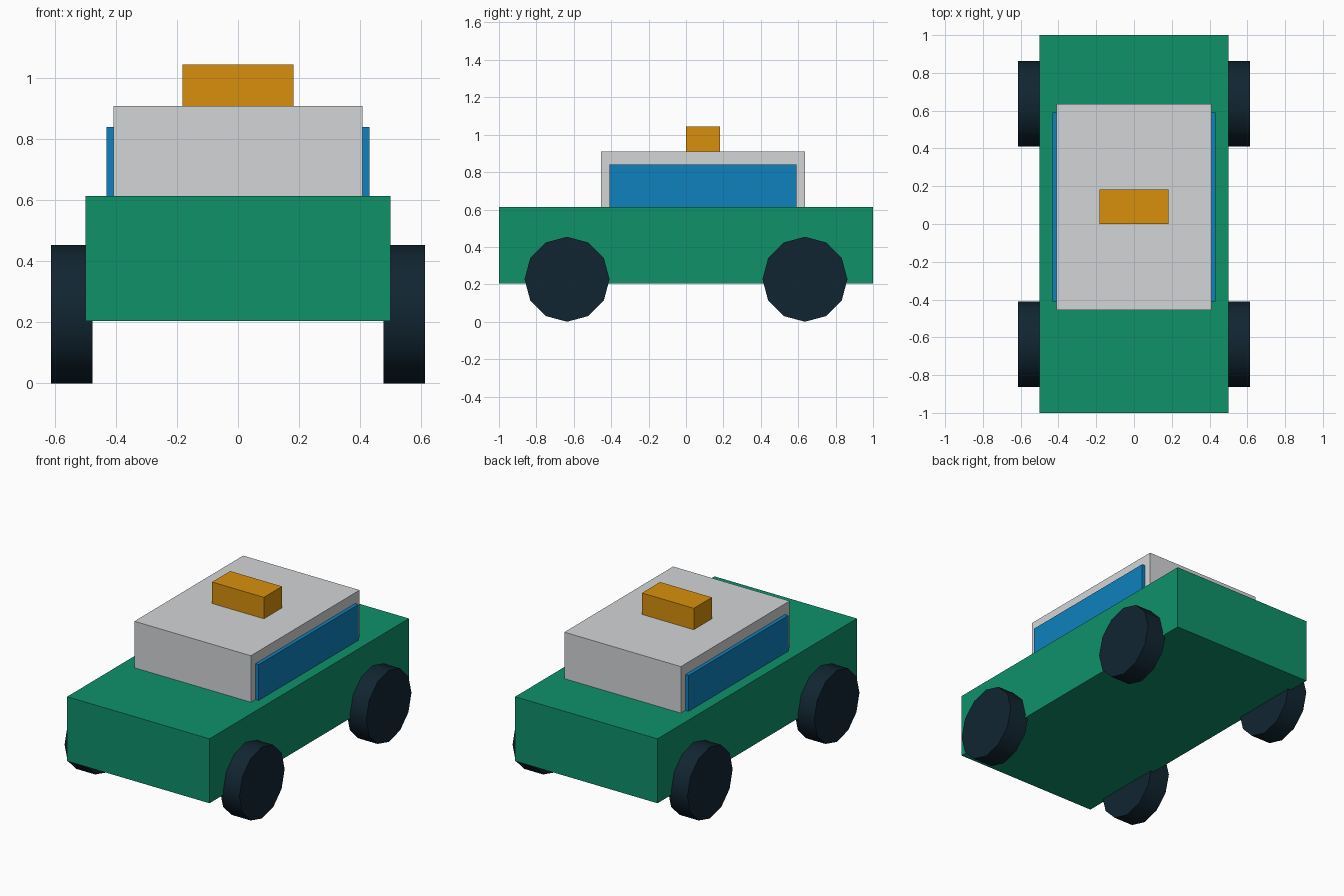
import bpy
from math import pi, radians

default_cube = bpy.data.objects.get("Cube")
if default_cube:
    bpy.data.objects.remove(default_cube, do_unlink=True)


def material(name, rgb):
    """Flat material from an 8-bit sRGB colour, stored as linear values."""
    linear = [((c / 255 + 0.055) / 1.055) ** 2.4 if c > 10 else c / 255 / 12.92 for c in rgb]
    mat = bpy.data.materials.new(name)
    mat.use_nodes = True
    mat.diffuse_color = (*linear, 1)
    mat.node_tree.nodes["Principled BSDF"].inputs["Base Color"].default_value = (*linear, 1)
    return mat


green = material("body green", (14, 145, 105))
grey = material("cabin light grey", (212, 213, 215))
blue = material("window blue", (14, 129, 188))
amber = material("sign amber", (215, 144, 12))
black = material("tyre blue black", (17, 37, 49))


def box(name, mat, x, y, z):
    """Box spanning the given (low, high) range on each axis."""
    spans = (x, y, z)
    bpy.ops.mesh.primitive_cube_add(size=1, location=[(a + b) / 2 for a, b in spans])
    obj = bpy.context.object
    obj.name = name
    obj.scale = [b - a for a, b in spans]
    bpy.ops.object.transform_apply(location=False, rotation=False, scale=True)
    obj.data.materials.append(mat)
    return obj


# Body, cabin and roof sign
box("body", green, (-0.5, 0.5), (-1, 1), (0.205, 0.614))
box("cabin", grey, (-0.409, 0.409), (-0.455, 0.636), (0.614, 0.909))
box("roof_sign", amber, (-0.182, 0.182), (0, 0.182), (0.909, 1.045))

for side, s in (("left", 1), ("right", -1)):
    # Side window panel standing proud of the cabin
    box(side + "_window", blue, sorted((s * 0.4, s * 0.432)), (-0.409, 0.591), (0.614, 0.841))

    # Twelve-sided wheels with rounded shading on the tread
    for end, y in (("front", -0.636), ("back", 0.636)):
        bpy.ops.mesh.primitive_cylinder_add(
            vertices=12, radius=0.227, depth=0.136,
            location=(s * 0.546, y, 0.227), rotation=(0, pi / 2, 0))
        wheel = bpy.context.object
        wheel.name = f"{end}_{side}_wheel"
        wheel.data.materials.append(black)
        bpy.ops.object.shade_smooth_by_angle(angle=radians(40))
